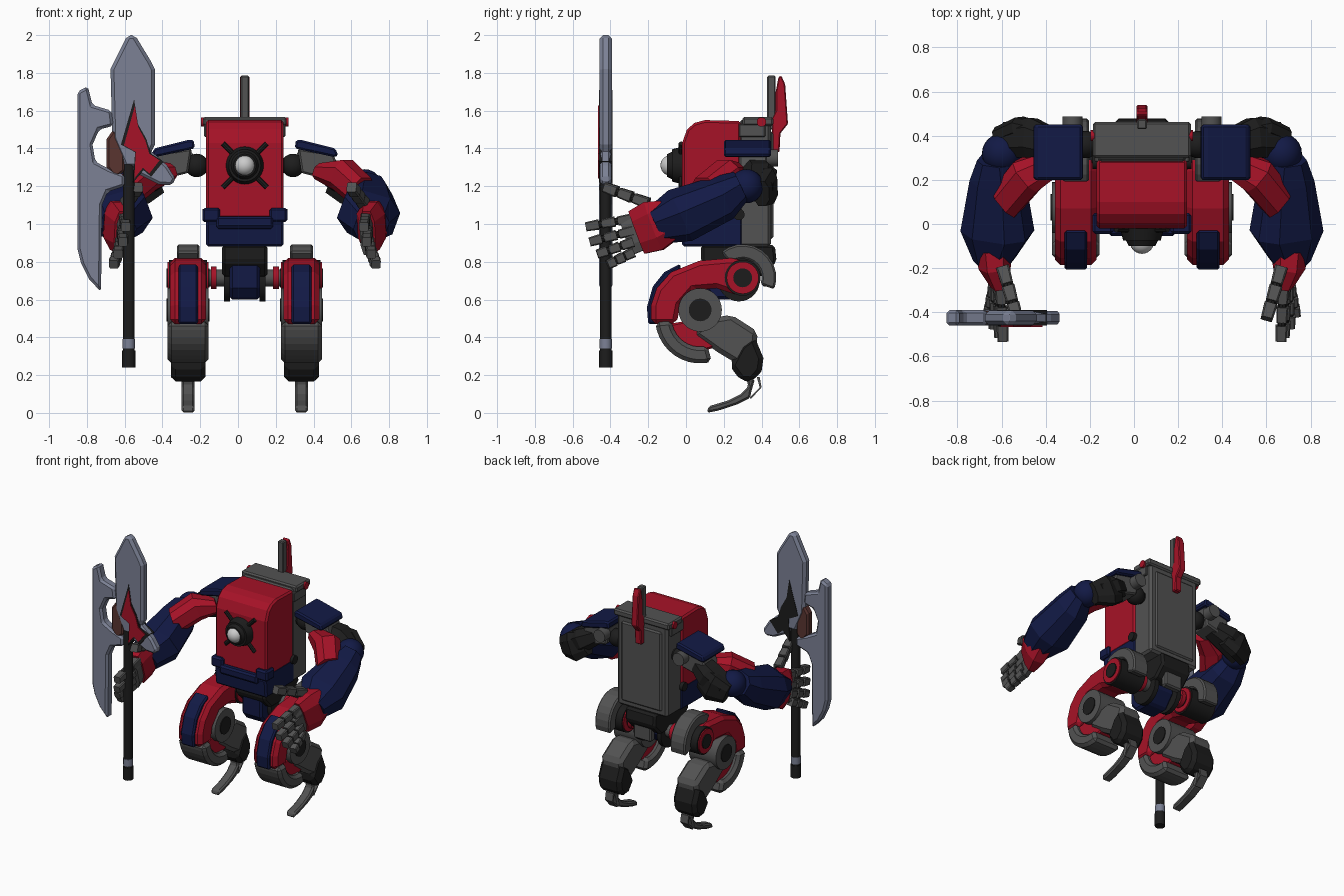
import bpy, bmesh, math
from mathutils import Vector, Matrix

C = 0.036  # x of the body's symmetry plane


def mat(name, r, g, b):
    m = bpy.data.materials.new(name)
    m.diffuse_color = (r, g, b, 1)
    return m


RED = mat("red", 0.38, 0.006, 0.02)
NAVY = mat("navy", 0.006, 0.01, 0.06)
BLACK = mat("black", 0.012, 0.012, 0.012)
GREY = mat("dark_grey", 0.085, 0.085, 0.085)
STEEL = mat("steel", 0.2, 0.22, 0.3)
BROWN = mat("brown", 0.1, 0.035, 0.03)
WHITE = mat("lens_white", 0.65, 0.65, 0.65)


def finish(name, bm, m, mirror=False, bevel=0.0, smooth=False, ox=C):
    bmesh.ops.recalc_face_normals(bm, faces=bm.faces)
    for f in bm.faces:
        f.smooth = smooth
    me = bpy.data.meshes.new(name)
    bm.to_mesh(me)
    bm.free()
    me.materials.append(m)
    if smooth:
        me.set_sharp_from_angle(angle=math.radians(35))
    ob = bpy.data.objects.new(name, me)
    ob.location.x = ox
    bpy.context.collection.objects.link(ob)
    if bevel:
        b = ob.modifiers.new("bevel", "BEVEL")
        b.width, b.segments, b.limit_method = bevel, 1, 'ANGLE'
        b.angle_limit = math.radians(40)
    if mirror:
        ob.modifiers.new("mirror", "MIRROR")
    return ob


def prism(name, pts, lo, hi, m, axis='x', **kw):
    """Extrude a profile: (y, z) points along x, or (x, z) points along y."""
    bm = bmesh.new()
    put = (lambda p, t: (t, p[0], p[1])) if axis == 'x' else (lambda p, t: (p[0], t, p[1]))
    a, b = [[bm.verts.new(put(p, t)) for p in pts] for t in (lo, hi)]
    bm.faces.new(a)
    bm.faces.new(b)
    for i in range(len(pts)):
        j = (i + 1) % len(pts)
        bm.faces.new((a[i], a[j], b[j], b[i]))
    return finish(name, bm, m, **kw)


def box(name, x0, x1, y0, y1, z0, z1, m, **kw):
    return prism(name, [(y0, z0), (y1, z0), (y1, z1), (y0, z1)], x0, x1, m, **kw)


def limb(name, secs, m, roll=0, ch=0.25, **kw):
    """Loft chamfered box sections (x, y, z, width, height)."""
    d = (Vector(secs[-1][:3]) - Vector(secs[0][:3])).normalized()
    s = d.cross(Vector((0, 0, 1))).normalized()
    s = Matrix.Rotation(math.radians(roll), 3, d) @ s
    u = s.cross(d)
    bm, rings = bmesh.new(), []
    k = 1 - 2 * ch
    octo = [(1, k), (k, 1), (-k, 1), (-1, k), (-1, -k), (-k, -1), (k, -1), (1, -k)]
    for x, y, z, w, h in secs:
        rings.append([bm.verts.new(Vector((x, y, z)) + s * a * w / 2 + u * b * h / 2) for a, b in octo])
    for r, q in zip(rings, rings[1:]):
        for i in range(8):
            bm.faces.new((r[i], r[i - 1], q[i - 1], q[i]))
    bm.faces.new(rings[0])
    bm.faces.new(rings[-1])
    return finish(name, bm, m, **kw)


def cyl(name, a, b, r, m, r2=None, n=28, **kw):
    a, b = Vector(a), Vector(b)
    M = Matrix.Translation((a + b) / 2) @ (b - a).to_track_quat('Z', 'Y').to_matrix().to_4x4()
    bm = bmesh.new()
    bmesh.ops.create_cone(bm, cap_ends=True, segments=n, radius1=r, radius2=r if r2 is None else r2,
                          depth=(b - a).length, matrix=M)
    return finish(name, bm, m, smooth=True, **kw)


def ball(name, c, r, m, **kw):
    bm = bmesh.new()
    bmesh.ops.create_uvsphere(bm, u_segments=24, v_segments=14, radius=r, matrix=Matrix.Translation(c))
    return finish(name, bm, m, smooth=True, **kw)


def arc(cy, cz, r0, r1, a0, a1, n=10):
    """Ring-sector profile."""
    ang = [math.radians(a0 + (a1 - a0) * i / n) for i in range(n + 1)]
    return ([(cy + r1 * math.cos(t), cz + r1 * math.sin(t)) for t in ang] +
            [(cy + r0 * math.cos(t), cz + r0 * math.sin(t)) for t in reversed(ang)])


# Torso
prism("chest", [(-0.02, 1.03), (0.29, 1.03), (0.29, 1.545), (0.1, 1.55), (0.045, 1.535), (0.005, 1.5), (-0.02, 1.43)],
      -0.205, 0.205, RED, bevel=0.012)
prism("belly", [(-0.02, 0.88), (0.3, 0.88), (0.3, 1.05), (0.0, 1.05), (-0.03, 1.0)], -0.205, 0.205, NAVY, bevel=0.012)
prism("belt_plate", [(-0.055, 0.98), (0.02, 0.96), (0.02, 1.04), (-0.055, 1.04)], -0.15, 0.15, NAVY, bevel=0.012)
box("belt_end", 0.13, 0.225, -0.045, 0.05, 1.01, 1.085, NAVY, mirror=True, bevel=0.012)
box("back_pack", -0.2, 0.2, 0.28, 0.45, 0.88, 1.55, GREY, bevel=0.015)
box("back_panel", -0.16, 0.16, 0.44, 0.462, 0.92, 1.49, GREY, bevel=0.01)
box("top_bar", -0.222, 0.222, 0.3, 0.462, 1.52, 1.567, GREY, bevel=0.01)
box("side_block", 0.19, 0.215, 0.28, 0.42, 1.46, 1.53, GREY, mirror=True, bevel=0.006)
cyl("collar_bolt", (0.19, 0.4, 1.54), (0.232, 0.4, 1.54), 0.025, RED, mirror=True)
cyl("side_bolt", (0.2, 0.28, 1.05), (0.225, 0.28, 1.05), 0.03, BLACK, mirror=True)
# Crest
box("crest_front", -0.022, 0.022, 0.43, 0.475, 1.5, 1.785, GREY, bevel=0.006)
prism("crest_back", [(0.455, 1.38), (0.495, 1.38), (0.5, 1.48), (0.54, 1.53), (0.525, 1.74), (0.505, 1.785),
                     (0.49, 1.78), (0.475, 1.7), (0.475, 1.6), (0.455, 1.56)], -0.025, 0.025, RED, bevel=0.006)
# Chest lens
cyl("lens_housing", (0, 0, 1.31), (0, -0.075, 1.31), 0.105, BLACK, r2=0.085)
cyl("lens_rim", (0, -0.06, 1.31), (0, -0.1, 1.31), 0.08, BLACK, r2=0.06)
ball("lens", (0, -0.08, 1.31), 0.055, WHITE)
for i in range(4):
    t = math.radians(45 + 90 * i)
    c, s = math.cos(t), math.sin(t)
    cyl(f"lens_spoke_{i}", (c * 0.07, -0.025, 1.31 + s * 0.07), (c * 0.165, -0.025, 1.31 + s * 0.165), 0.014, BLACK, n=8)

# Pelvis
prism("waist", [(0.08, 0.89), (0.47, 0.89), (0.48, 0.8), (0.4, 0.72), (0.16, 0.72), (0.08, 0.8)], -0.12, 0.12, BLACK, bevel=0.015)
prism("groin_plate", [(0.1, 0.8), (0.3, 0.81), (0.36, 0.7), (0.28, 0.6), (0.15, 0.6), (0.1, 0.66)], -0.08, 0.08, NAVY, bevel=0.015)
cyl("hip_disc", (0.078, 0.28, 0.7), (0.11, 0.28, 0.7), 0.11, BLACK, mirror=True)
cyl("hip_axle", (0.1, 0.3, 0.715), (0.25, 0.3, 0.715), 0.045, GREY, mirror=True)
cyl("hip_collar", (0.15, 0.3, 0.715), (0.18, 0.3, 0.715), 0.06, RED, mirror=True)
box("tail_block", -0.07, 0.07, 0.4, 0.45, 0.67, 0.78, GREY, bevel=0.01)

# Legs
L = 0.3
leg = dict(mirror=True, bevel=0.01)
prism("hip_fender", arc(0.3, 0.715, 0.1, 0.178, 130, -20), L - 0.06, L + 0.06, GREY, **leg)
prism("thigh", [(0.33, 0.8), (0.24, 0.82), (0.07, 0.805), (-0.08, 0.745), (-0.155, 0.66), (-0.185, 0.57), (-0.185, 0.47),
                (-0.05, 0.47), (-0.03, 0.57), (0.04, 0.65), (0.16, 0.66), (0.28, 0.62), (0.36, 0.66)],
      L - 0.095, L + 0.095, RED, mirror=True, bevel=0.025)
cyl("hip_hub", (L - 0.1, 0.3, 0.715), (L + 0.1, 0.3, 0.715), 0.095, BLACK, mirror=True)
cyl("hip_cap", (L - 0.108, 0.3, 0.715), (L + 0.108, 0.3, 0.715), 0.085, RED, mirror=True)
cyl("hip_pin", (L - 0.114, 0.3, 0.715), (L + 0.114, 0.3, 0.715), 0.05, BLACK, mirror=True)
prism("knee_plate", [(-0.2, 0.47), (-0.207, 0.56), (-0.175, 0.67), (-0.115, 0.745), (-0.03, 0.79), (-0.03, 0.75),
                     (-0.1, 0.68), (-0.14, 0.6), (-0.15, 0.47)], L - 0.052, L + 0.052, NAVY, **leg)
cyl("knee_disc", (L - 0.108, 0.075, 0.545), (L + 0.108, 0.075, 0.545), 0.115, GREY, mirror=True)
cyl("knee_pin", (L - 0.114, 0.075, 0.545), (L + 0.114, 0.075, 0.545), 0.06, BLACK, mirror=True)
prism("shin_guard", arc(0.075, 0.5, 0.15, 0.238, 185, 285), L - 0.108, L + 0.108, GREY, mirror=True, bevel=0.02)
prism("shin_lining", arc(0.075, 0.5, 0.06, 0.17, 190, 300), L - 0.07, L + 0.07, RED, **leg)
prism("calf", [(0.03, 0.42), (0.13, 0.5), (0.24, 0.52), (0.38, 0.43), (0.37, 0.32), (0.27, 0.26), (0.17, 0.32)],
      L - 0.085, L + 0.085, GREY, mirror=True, bevel=0.025)
prism("ankle", [(0.23, 0.25), (0.29, 0.36), (0.36, 0.41), (0.41, 0.29), (0.4, 0.22), (0.35, 0.165), (0.29, 0.17)],
      L - 0.092, L + 0.092, BLACK, mirror=True, bevel=0.025)
prism("foot_claw", [(0.32, 0.18), (0.33, 0.14), (0.29, 0.1), (0.22, 0.065), (0.12, 0.035), (0.11, 0.0), (0.17, 0.012),
                    (0.27, 0.045), (0.34, 0.08), (0.345, 0.11), (0.365, 0.18)], L - 0.034, L + 0.034, GREY, **leg)
prism("heel_spur", [(0.335, 0.08), (0.39, 0.135), (0.375, 0.19), (0.39, 0.19), (0.4, 0.135), (0.345, 0.075)],
      L - 0.03, L + 0.03, GREY, mirror=True)

# Shoulders and arms
ball("shoulder_ball", (0.255, 0.36, 1.31), 0.062, BLACK, mirror=True)
cyl("shoulder_axle", (0.18, 0.36, 1.31), (0.36, 0.36, 1.31), 0.04, BLACK, mirror=True)
prism("shoulder_pad", [(0.265, 1.4), (0.27, 1.445), (0.3, 1.445), (0.48, 1.4), (0.495, 1.36), (0.47, 1.355)],
      0.2, 0.45, NAVY, axis='y', **leg)
prism("shoulder_frame", [(0.28, 1.4), (0.47, 1.37), (0.5, 1.28), (0.42, 1.24), (0.3, 1.27)], 0.28, 0.43, GREY, axis='y', **leg)
cyl("shoulder_bolt", (0.315, 0.42, 1.35), (0.315, 0.488, 1.35), 0.045, GREY, mirror=True)
limb("upper_arm", [(0.4, 0.36, 1.3, 0.14, 0.12), (0.5, 0.39, 1.25, 0.18, 0.16), (0.62, 0.38, 1.18, 0.16, 0.14)], BLACK, mirror=True)
limb("elbow_guard", [(0.46, 0.42, 1.24, 0.08, 0.16), (0.55, 0.44, 1.2, 0.09, 0.2), (0.65, 0.4, 1.16, 0.08, 0.14)], BLACK, mirror=True)
ball("elbow_ball", (0.635, 0.32, 1.2), 0.09, NAVY, mirror=True)
limb("bicep_plate", [(0.4, 0.28, 1.28, 0.12, 0.09), (0.52, 0.22, 1.26, 0.17, 0.17), (0.62, 0.1, 1.17, 0.16, 0.16)], RED, mirror=True)
limb("forearm", [(0.66, 0.29, 1.2, 0.16, 0.15), (0.655, 0.2, 1.14, 0.23, 0.22), (0.655, -0.03, 1.045, 0.31, 0.26),
                 (0.67, -0.16, 0.99, 0.17, 0.19)], NAVY, roll=-18, mirror=True)
limb("wrist_guard", [(0.675, -0.09, 1.02, 0.16, 0.22), (0.67, -0.17, 0.99, 0.15, 0.27), (0.65, -0.26, 0.955, 0.08, 0.24)], RED, mirror=True)
limb("palm", [(0.655, -0.22, 0.97, 0.06, 0.2), (0.64, -0.32, 0.935, 0.06, 0.21)], GREY, mirror=True)


def finger(name, a, b, w):
    """Three plates over a dark inner rod."""
    a, b = Vector(a), Vector(b)
    cyl(name + "_rod", a, a.lerp(b, 0.95), w * 0.35, BLACK, n=8, mirror=True)
    for i, (t0, t1) in enumerate(((0, 0.32), (0.38, 0.66), (0.72, 1))):
        limb(f"{name}_{i}", [(*a.lerp(b, t0), w, w), (*a.lerp(b, t1), w * 0.88, w * 0.88)], GREY, ch=0.12, mirror=True)


for i, (z0, bx, by, bz) in enumerate(((1.03, 0.63, -0.53, 0.985), (0.965, 0.645, -0.51, 0.905),
                                      (0.905, 0.67, -0.47, 0.84), (0.85, 0.695, -0.415, 0.785))):
    finger(f"finger_{i}", (0.64 + 0.01 * i, -0.28, z0), (bx, by, bz), 0.055)
finger("thumb", (0.63, -0.2, 1.11), (0.565, -0.43, 1.195), 0.06)

# Axe
Y = -0.425
axe = dict(axis='y', ox=0)
cyl("axe_shaft", (-0.578, Y, 0.24), (-0.578, Y, 1.45), 0.031, BLACK, n=12, ox=0)
cyl("axe_pommel", (-0.578, Y, 0.24), (-0.578, Y, 0.33), 0.035, BLACK, n=12, ox=0)
cyl("axe_band", (-0.578, Y, 0.34), (-0.578, Y, 0.39), 0.033, STEEL, n=12, ox=0)
prism("spear_blade", [(-0.585, 2.0), (-0.545, 2.0), (-0.46, 1.86), (-0.44, 1.82), (-0.44, 1.42), (-0.5, 1.3), (-0.6, 1.3),
                      (-0.665, 1.45), (-0.675, 1.82), (-0.655, 1.86)], Y - 0.033, Y + 0.033, STEEL, bevel=0.018, **axe)
prism("axe_blade", [(-0.85, 1.7), (-0.795, 1.73), (-0.77, 1.63), (-0.67, 1.6), (-0.66, 1.52), (-0.735, 1.5), (-0.77, 1.42),
                    (-0.755, 1.33), (-0.68, 1.29), (-0.6, 1.26), (-0.6, 1.2), (-0.69, 1.17), (-0.72, 1.1), (-0.725, 0.64),
                    (-0.79, 0.71), (-0.83, 0.79), (-0.85, 0.87)], Y - 0.035, Y + 0.035, STEEL, bevel=0.014, **axe)
prism("axe_hook", [(-0.5, 1.42), (-0.43, 1.36), (-0.375, 1.31), (-0.33, 1.24), (-0.35, 1.205), (-0.42, 1.21), (-0.56, 1.28)],
      Y - 0.03, Y + 0.03, STEEL, bevel=0.014, **axe)
prism("axe_core", [(-0.66, 1.5), (-0.6, 1.45), (-0.6, 1.28), (-0.65, 1.24), (-0.695, 1.3), (-0.695, 1.45)],
      Y - 0.03, Y + 0.03, BROWN, bevel=0.012, **axe)
star = [(-0.55, 1.66), (-0.53, 1.53), (-0.485, 1.45), (-0.46, 1.37), (-0.395, 1.33), (-0.46, 1.25), (-0.5, 1.285),
        (-0.555, 1.22), (-0.545, 1.38), (-0.62, 1.42)]
prism("star_back", star, Y - 0.036, Y + 0.036, BLACK, **axe)
prism("star_front", [(-0.52 + (x + 0.52) * 0.84, 1.39 + (z - 1.39) * 0.88) for x, z in star], Y - 0.042, Y - 0.02, RED, **axe)
